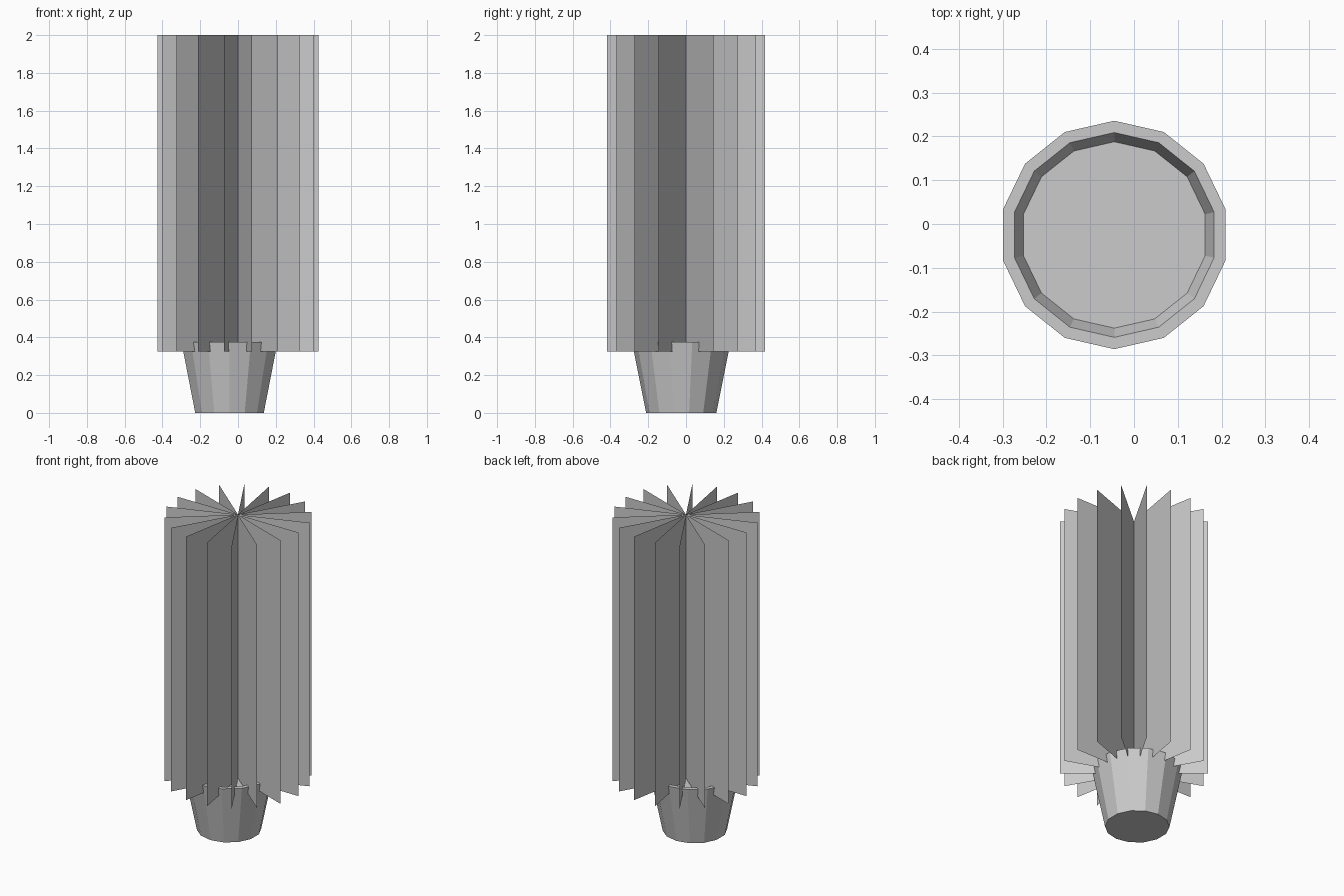
import bpy
from math import sin, cos, pi

if "Cube" in bpy.data.objects:
    bpy.data.objects.remove(bpy.data.objects["Cube"])

SIDES = 14                      # pot facets
PLANES = 9                      # crossed foliage sheets
POT_X, POT_Y = -0.045, -0.025   # pot sits slightly off the foliage axis


def add_mesh(name, verts, faces):
    mesh = bpy.data.meshes.new(name)
    mesh.from_pydata(verts, [], faces)
    mesh.update()
    obj = bpy.data.objects.new(name, mesh)
    bpy.context.collection.objects.link(obj)
    return obj


# Pot: base, outer rim, inner rim, soil edge as (radius, height)
profile = [(0.186, 0.0), (0.261, 0.375), (0.234, 0.375), (0.213, 0.32)]
verts = [(r * sin(2 * pi * i / SIDES), r * cos(2 * pi * i / SIDES), z)
         for r, z in profile for i in range(SIDES)]
faces = []
for k in range(len(profile) - 1):
    for i in range(SIDES):
        j = (i + 1) % SIDES
        a, b = k * SIDES, (k + 1) * SIDES
        faces.append((a + j, a + i, b + i, b + j))
# Underside and soil surface
faces.append(tuple(range(SIDES)))
faces.append(tuple(reversed(range(3 * SIDES, 4 * SIDES))))
pot = add_mesh("pot", verts, faces)
pot.location = (POT_X, POT_Y, 0)

# Foliage: flat upright sheets crossing on a common axis
HALF, LOW, HIGH = 0.425, 0.325, 2.0
verts, faces = [], []
for i in range(PLANES):
    x, y = HALF * cos(pi * i / PLANES), HALF * sin(pi * i / PLANES)
    n = len(verts)
    verts += [(-x, -y, LOW), (x, y, LOW), (x, y, HIGH), (-x, -y, HIGH)]
    faces.append((n, n + 1, n + 2, n + 3))
add_mesh("foliage_sheets", verts, faces)
